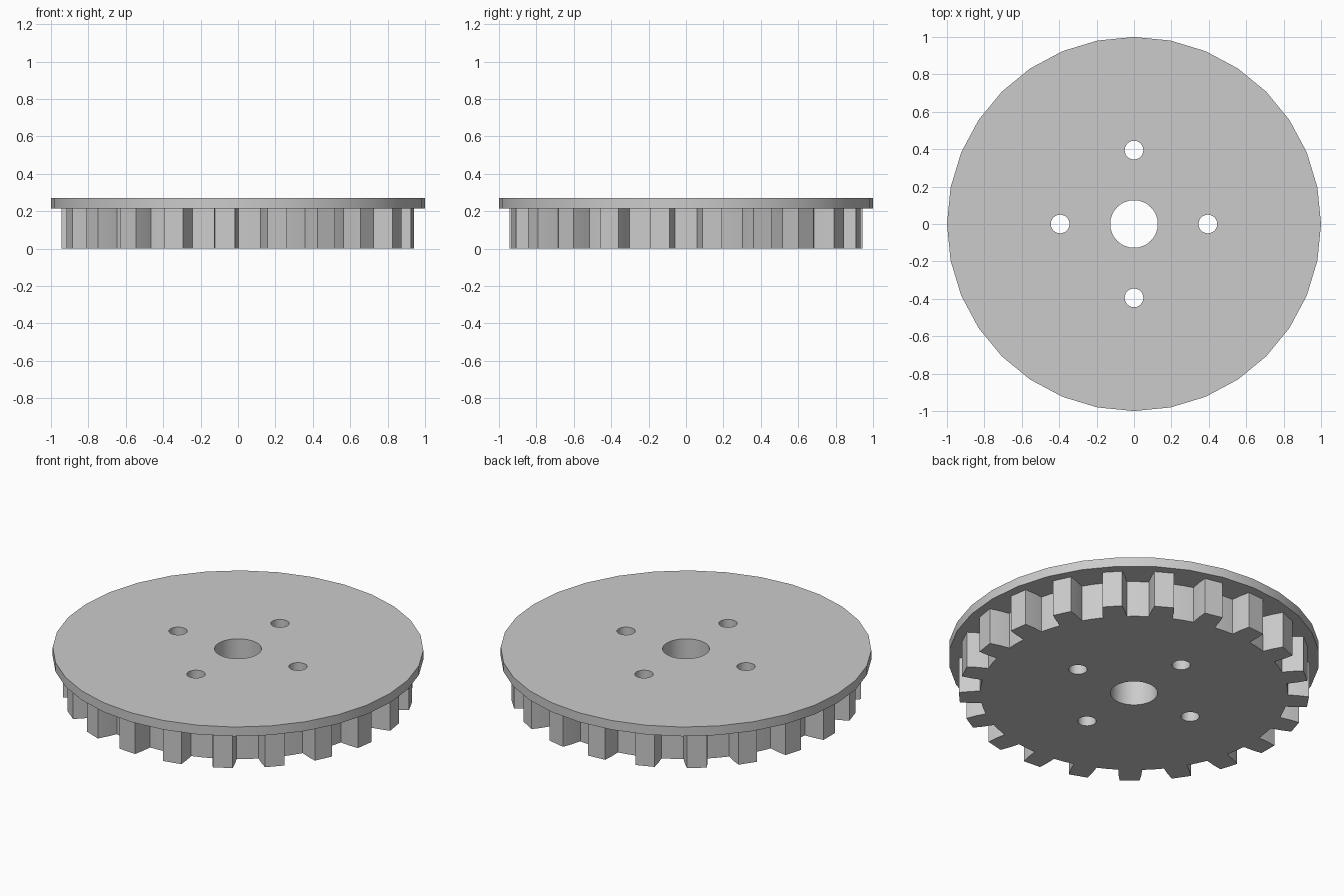
import bpy
import bmesh
from math import sin, cos, pi, radians

cube = bpy.data.objects.get("Cube")
if cube:
    bpy.data.objects.remove(cube, do_unlink=True)

TEETH = 21
ROOT_R, TIP_R = 0.83, 0.945
BORE_R, BOLT_R, BOLT_CIRCLE = 0.127, 0.05, 0.395
FLANGE_Z, TOP_Z = 0.215, 0.27

grey = bpy.data.materials.new("plain grey")
grey.use_nodes = True
colour = (0.6, 0.6, 0.6, 1)
grey.diffuse_color = colour
grey.node_tree.nodes["Principled BSDF"].inputs["Base Color"].default_value = colour


def circle(radius, sides=32, cx=0, cy=0):
    return [(cx + radius * cos(2 * pi * i / sides),
             cy + radius * sin(2 * pi * i / sides)) for i in range(sides)]


def gear_outline():
    # One tooth as (radius, angle from its centre), repeated around the hub
    half = [(ROOT_R, 4.45), (0.89, 3.95), (TIP_R, 3.25)]
    tooth = [(r, -a) for r, a in half] + [(r, a) for r, a in reversed(half)]
    pitch = 2 * pi / TEETH
    points = []
    for i in range(TEETH):
        centre = pi + i * pitch
        points += [(r * cos(centre + radians(a)), r * sin(centre + radians(a)))
                   for r, a in tooth]
        middle = centre + pitch / 2
        points.append((ROOT_R * cos(middle), ROOT_R * sin(middle)))
    return points


def pierced_plate(name, outline, z0, z1):
    # Fill the outline around its holes, then extrude it upward
    loops = [outline, circle(BORE_R)]
    for i in range(4):
        a = i * pi / 2
        loops.append(circle(BOLT_R, 24, BOLT_CIRCLE * cos(a), BOLT_CIRCLE * sin(a)))
    bm = bmesh.new()
    for loop in loops:
        verts = [bm.verts.new((x, y, z0)) for x, y in loop]
        for a, b in zip(verts, verts[1:] + verts[:1]):
            bm.edges.new((a, b))
    bmesh.ops.triangle_fill(bm, edges=bm.edges[:], use_beauty=True,
                            normal=(0, 0, 1))
    result = bmesh.ops.extrude_face_region(bm, geom=bm.faces[:])
    top = [g for g in result["geom"] if isinstance(g, bmesh.types.BMVert)]
    bmesh.ops.translate(bm, verts=top, vec=(0, 0, z1 - z0))
    bmesh.ops.recalc_face_normals(bm, faces=bm.faces[:])
    mesh = bpy.data.meshes.new(name)
    bm.to_mesh(mesh)
    bm.free()
    mesh.materials.append(grey)
    obj = bpy.data.objects.new(name, mesh)
    bpy.context.collection.objects.link(obj)
    bpy.ops.object.select_all(action="DESELECT")
    obj.select_set(True)
    bpy.context.view_layer.objects.active = obj
    bpy.ops.object.shade_smooth_by_angle(angle=radians(30))
    return obj


# Toothed wheel below, wider flange disc on top
pierced_plate("toothed_wheel", gear_outline(), 0, FLANGE_Z)
pierced_plate("flange_disc", circle(1), FLANGE_Z, TOP_Z)
